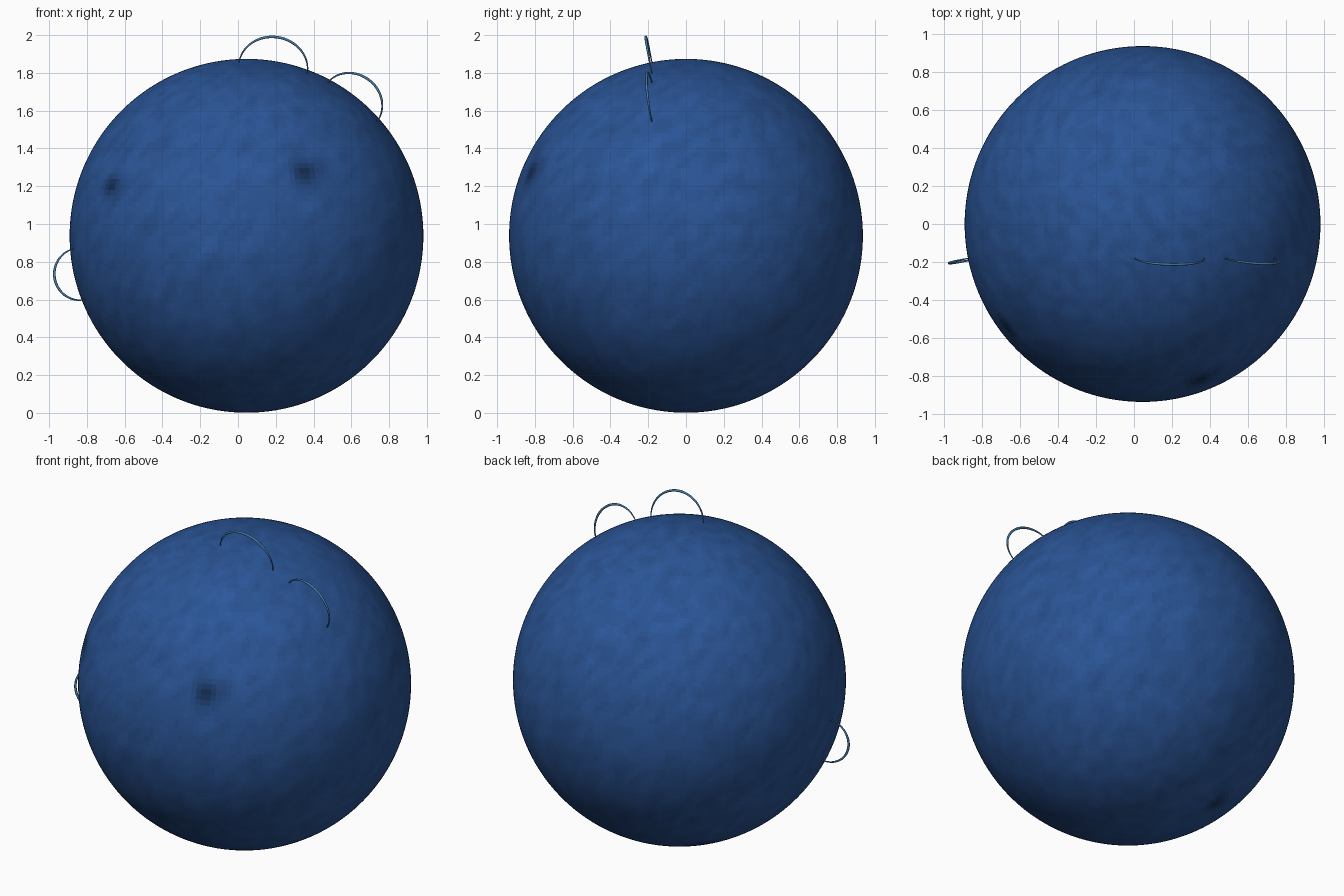
import bpy, math
from mathutils import Vector, noise

if "Cube" in bpy.data.objects:
    bpy.data.objects.remove(bpy.data.objects["Cube"])

C = Vector((0.045, 0, 0.9375))
R = 0.9365


def material(name, color):
    m = bpy.data.materials.new(name)
    m.diffuse_color = (*color, 1)
    m.use_nodes = True
    m.node_tree.nodes["Principled BSDF"].inputs["Base Color"].default_value = m.diffuse_color
    return m


# Smooth globe
bpy.ops.mesh.primitive_uv_sphere_add(segments=192, ring_count=96, radius=R, location=C)
globe = bpy.context.object
globe.name = "globe"
bpy.ops.object.shade_smooth()

# Mottled blue shades, darkest inside the surface spots
SHADES = 14
for i in range(SHADES):
    k = 0.3 + 1.1 * i / (SHADES - 1)
    globe.data.materials.append(material(f"blue_{i}", (0.022 * k, 0.085 * k, 0.29 * k)))
spots = [(Vector(d).normalized(), s) for d, s in (
    ((0.31, -0.82, 0.34), 0.085),
    ((-0.715, -0.545, 0.26), 0.075),
    ((-0.42, 0.33, -0.85), 0.075))]
for f in globe.data.polygons:
    d = f.center.normalized()
    lon = math.atan2(d.y, d.x) - 0.6 * d.z      # slanted streaks
    h = math.sqrt(max(0, 1 - d.z ** 2))
    p = Vector((h * math.cos(lon) * 13, h * math.sin(lon) * 13, d.z * 9))
    v = 0.64 + 0.2 * noise.noise(p)
    for s, size in spots:
        v -= 0.6 * math.exp(-(d.angle(s) / size) ** 2)
    f.material_index = max(0, min(SHADES - 1, round(v * (SHADES - 1))))

loop_mat = material("loop_blue", (0.06, 0.2, 0.4))


def arch(name, start, end, height):
    """Thin tapered half-ellipse rising radially from the globe."""
    a, b = Vector(start), Vector(end)
    mid, half = (a + b) / 2, (b - a) / 2
    out = (mid - C).normalized()
    cu = bpy.data.curves.new(name, 'CURVE')
    cu.dimensions = '3D'
    cu.bevel_depth = 0.007
    cu.bevel_resolution = 3
    cu.use_fill_caps = True
    n = 40
    sp = cu.splines.new('POLY')
    sp.points.add(n)
    for i, pt in enumerate(sp.points):
        t = math.pi * i / n
        p = mid - half * math.cos(t) + out * height * math.sin(t)
        pt.co = (*p, 1)
        pt.radius = 0.4 + 0.6 * math.sin(t)
    sp.use_smooth = True
    cu.materials.append(loop_mat)
    ob = bpy.data.objects.new(name, cu)
    bpy.context.collection.objects.link(ob)


# Three arches standing on the surface
arch("top_arch", (0.005, -0.18, 1.854), (0.367, -0.18, 1.797), 0.168)
arch("shoulder_arch", (0.475, -0.18, 1.748), (0.735, -0.18, 1.542), 0.15)
arch("side_arch", (-0.87, -0.18, 0.868), (-0.81, -0.18, 0.6), 0.135)
